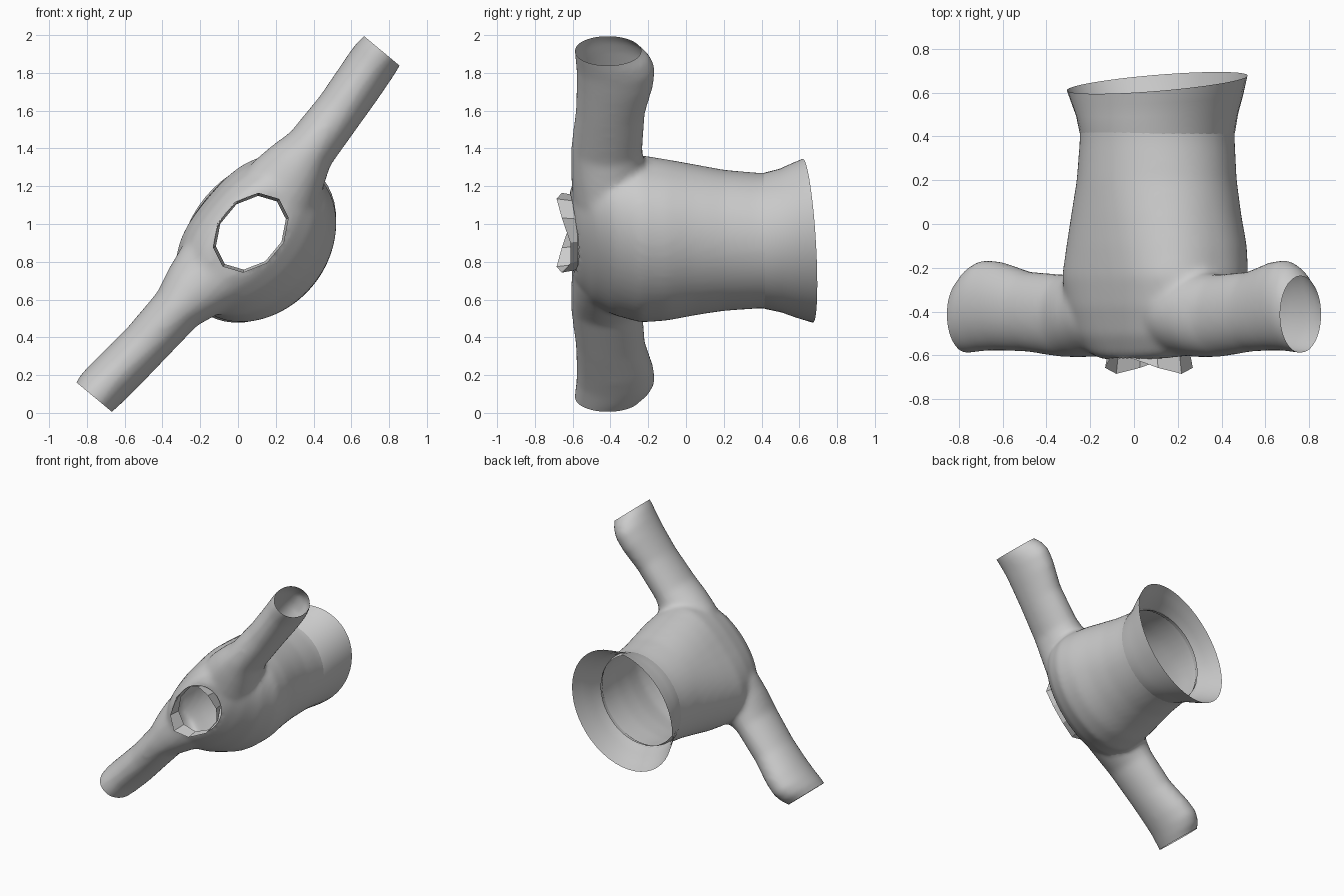
import bpy, bmesh, math
from mathutils import Vector

if "Cube" in bpy.data.objects:
    bpy.data.objects.remove(bpy.data.objects["Cube"])

U = Vector((0.64, 0, 0.77))     # along the sleeves
V = Vector((0.77, 0, -0.64))    # across the body, back to chest of the garment
Y = Vector((0, 1, 0))           # from neck to hem
ORIGIN = Vector((0, 0, 1))


def place(u, v, y):
    return ORIGIN + U * u + V * v + Y * y


def loft(bm, rings, cap=True):
    """Skin a list of equal-length point rings."""
    loops = [[bm.verts.new(p) for p in r] for r in rings]
    n = len(loops[0])
    for a, b in zip(loops, loops[1:]):
        for i in range(n):
            bm.faces.new((a[i], a[(i + 1) % n], b[(i + 1) % n], b[i]))
    if cap:
        bm.faces.new(loops[0])
        bm.faces.new(loops[-1])


def angles(n):
    return [2 * math.pi * i / n for i in range(n)]


def power(x, e):
    return math.copysign(abs(x) ** (2 / e), x)


def body_ring(y, vc, a, b, tilt=0.0, e=2.0, n=48):
    """Oval section; e above 2 squares off the back half only."""
    pts = []
    for t in angles(n):
        k = e if math.sin(t) < -1e-6 else 2.0
        pts.append(place(a * power(math.cos(t), k), vc + b * power(math.sin(t), k), y + tilt * math.sin(t)))
    return pts


def sleeve_ring(side, u, vc, yc, b, h, n=32):
    return [place(side * u, vc + b * math.cos(t), yc + h * math.sin(t)) for t in angles(n)]


def finish(bm, name, angle=None):
    bmesh.ops.recalc_face_normals(bm, faces=bm.faces)
    me = bpy.data.meshes.new(name)
    bm.to_mesh(me)
    bm.free()
    ob = bpy.data.objects.new(name, me)
    bpy.context.collection.objects.link(ob)
    bpy.ops.object.select_all(action='DESELECT')
    ob.select_set(True)
    bpy.context.view_layer.objects.active = ob
    if angle:
        bpy.ops.object.shade_smooth_by_angle(angle=math.radians(angle))
    return ob


# Solid torso and both sleeves, to be fused into one skin
bm = bmesh.new()
torso = [(-0.605, 0.075, 0.27, 0.15, 0.02), (-0.575, 0.08, 0.35, 0.19, 0.02, 2.1),
         (-0.50, 0.095, 0.42, 0.25, 0.01, 2.3), (-0.38, 0.125, 0.455, 0.315, 0, 2.5),
         (-0.24, 0.15, 0.465, 0.36, 0, 2.7), (-0.1, 0.15, 0.447, 0.365, 0, 2.4),
         (0.04, 0.14, 0.42, 0.355, 0, 2.2), (0.2, 0.135, 0.39, 0.348),
         (0.38, 0.138, 0.37, 0.343), (0.5, 0.138, 0.37, 0.343)]
loft(bm, [body_ring(*s) for s in torso])
sleeve = [(0.1, 0.08, -0.39, 0.22, 0.205), (0.3, 0.065, -0.40, 0.215, 0.205), (0.42, 0.05, -0.415, 0.18, 0.195),
          (0.55, 0.04, -0.42, 0.138, 0.19), (0.8, 0.03, -0.40, 0.13, 0.185),
          (0.98, 0.015, -0.375, 0.132, 0.205), (1.08, 0.005, -0.372, 0.132, 0.21),
          (1.15, 0.0, -0.392, 0.13, 0.197), (1.19, 0.0, -0.415, 0.123, 0.177), (1.27, 0.0, -0.44, 0.11, 0.155)]
for side in (1, -1):
    loft(bm, [sleeve_ring(side, *s) for s in sleeve])
shirt = finish(bm, "shirt_body")
fuse = shirt.modifiers.new("fuse", 'REMESH')
fuse.mode = 'VOXEL'
fuse.voxel_size = 0.018
soft = shirt.modifiers.new("soften", 'SMOOTH')
soft.factor = 0.5
soft.iterations = 12
for m in ("fuse", "soften"):
    bpy.ops.object.modifier_apply(modifier=m)

# Open the waist, the cuffs and the neck
bm = bmesh.new()
bm.from_mesh(shirt.data)
cuts = [(place(0, 0, 0.42), Y), (place(1.19, 0, 0), U), (place(-1.19, 0, 0), -U)]
for co, no in cuts:
    bmesh.ops.bisect_plane(bm, geom=bm.verts[:] + bm.edges[:] + bm.faces[:],
                           plane_co=co, plane_no=no, clear_outer=True)
NU, NV, NA, NB = 0.008, 0.082, 0.222, 0.168


def neck_coords(p):
    d = p - ORIGIN
    u, v = d.dot(U) / U.dot(U), d.dot(V) / V.dot(V)
    return (u - NU) / NA, (v - NV) / NB


hole = [f for f in bm.faces if f.calc_center_median().y < -0.45
        and math.hypot(*neck_coords(f.calc_center_median())) < 1]
bmesh.ops.delete(bm, geom=hole, context='FACES')
for vert in bm.verts:
    if vert.is_boundary and vert.co.y < -0.45:
        p, q = neck_coords(vert.co)
        r = math.hypot(p, q)
        if r < 1.3:
            vert.co = place(NU + NA * p / r, NV + NB * q / r, vert.co.y)
bmesh.ops.recalc_face_normals(bm, faces=bm.faces)
bm.to_mesh(shirt.data)
bm.free()
bpy.ops.object.shade_smooth_by_angle(angle=math.radians(40))

# Flared hem band with a slanted open edge
bm = bmesh.new()
band = [(0.43, 0.138, 0.35, 0.33), (0.395, 0.138, 0.362, 0.336), (0.42, 0.138, 0.373, 0.343),
        (0.50, 0.138, 0.40, 0.348, 0.01), (0.57, 0.138, 0.44, 0.355, 0.025), (0.645, 0.138, 0.477, 0.362, 0.05)]
loft(bm, [body_ring(*s) for s in band], cap=False)
finish(bm, "hem_band", 40)

# Faceted collar, standing highest at the two shoulder sides
bm = bmesh.new()


def collar_ring(scale, y, rise):
    return [place(NU + NA * scale * math.cos(t), NV + NB * scale * math.sin(t),
                  y - rise * math.cos(t) ** 2) for t in angles(10)]


loft(bm, [collar_ring(0.97, -0.575, 0.0), collar_ring(1.05, -0.605, 0.08)], cap=False)
finish(bm, "collar")
